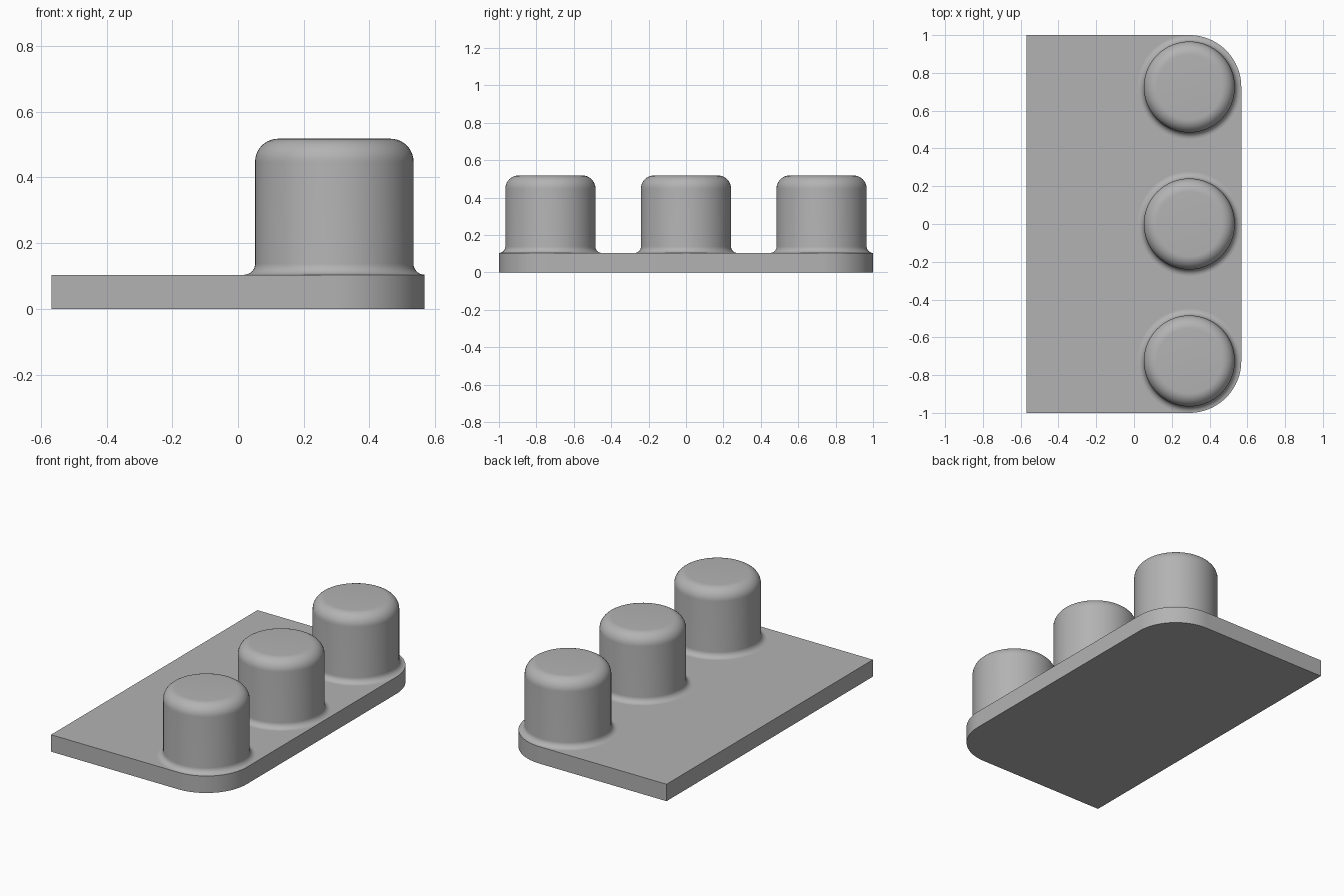
import bpy, bmesh, math
from mathutils import Vector

cube = bpy.data.objects.get("Cube")
if cube:
    bpy.data.objects.remove(cube, do_unlink=True)

grey = bpy.data.materials.new("plain grey")
grey.use_nodes = True
colour = (0.45, 0.45, 0.45, 1)
grey.diffuse_color = colour
grey.node_tree.nodes["Principled BSDF"].inputs["Base Color"].default_value = colour

HALF_X, HALF_Y = 0.568, 1.0
PLATE_TOP, PEG_TOP = 0.104, 0.518
PEG_R, TOP_ROUND, FILLET = 0.241, 0.07, 0.034
CORNER = PEG_R + FILLET
PEG_X, PEG_Y = HALF_X - CORNER, HALF_Y - CORNER


def arc(cx, cy, r, start, end, steps):
    angles = [math.radians(start + (end - start) * i / steps) for i in range(steps + 1)]
    return [(cx + r * math.cos(a), cy + r * math.sin(a)) for a in angles]


def finish(bm, name, location=(0, 0, 0)):
    bmesh.ops.recalc_face_normals(bm, faces=bm.faces)
    mesh = bpy.data.meshes.new(name)
    bm.to_mesh(mesh)
    bm.free()
    mesh.materials.append(grey)
    obj = bpy.data.objects.new(name, mesh)
    obj.location = location
    bpy.context.collection.objects.link(obj)
    bpy.ops.object.select_all(action="DESELECT")
    obj.select_set(True)
    bpy.context.view_layer.objects.active = obj
    bpy.ops.object.shade_smooth_by_angle(angle=math.radians(30))


# Base plate: square on the left edge, rounded on the right corners
outline = [(-HALF_X, HALF_Y), (-HALF_X, -HALF_Y)]
outline += arc(PEG_X, -PEG_Y, CORNER, -90, 0, 24)
outline += arc(PEG_X, PEG_Y, CORNER, 0, 90, 24)
bm = bmesh.new()
face = bm.faces.new([bm.verts.new((x, y, 0)) for x, y in outline])
raised = bmesh.ops.extrude_face_region(bm, geom=[face], use_keep_orig=True)["geom"]
top_verts = [g for g in raised if isinstance(g, bmesh.types.BMVert)]
bmesh.ops.translate(bm, verts=top_verts, vec=Vector((0, 0, PLATE_TOP)))
finish(bm, "base_plate")

# Pegs: a turned profile with a fillet at the foot and a rounded top rim
profile = arc(CORNER, PLATE_TOP + FILLET, FILLET, 270, 180, 8)
profile += arc(PEG_R - TOP_ROUND, PEG_TOP - TOP_ROUND, TOP_ROUND, 0, 90, 10)
SIDES = 64
for name, y in (("front_peg", -PEG_Y), ("middle_peg", 0), ("back_peg", PEG_Y)):
    bm = bmesh.new()
    rings = [[bm.verts.new((r * math.cos(math.tau * i / SIDES),
                            r * math.sin(math.tau * i / SIDES), z))
              for i in range(SIDES)] for r, z in profile]
    for low, high in zip(rings, rings[1:]):
        for i in range(SIDES):
            j = (i + 1) % SIDES
            bm.faces.new((low[i], low[j], high[j], high[i]))
    bm.faces.new(rings[-1])
    finish(bm, name, (PEG_X, y, 0))
